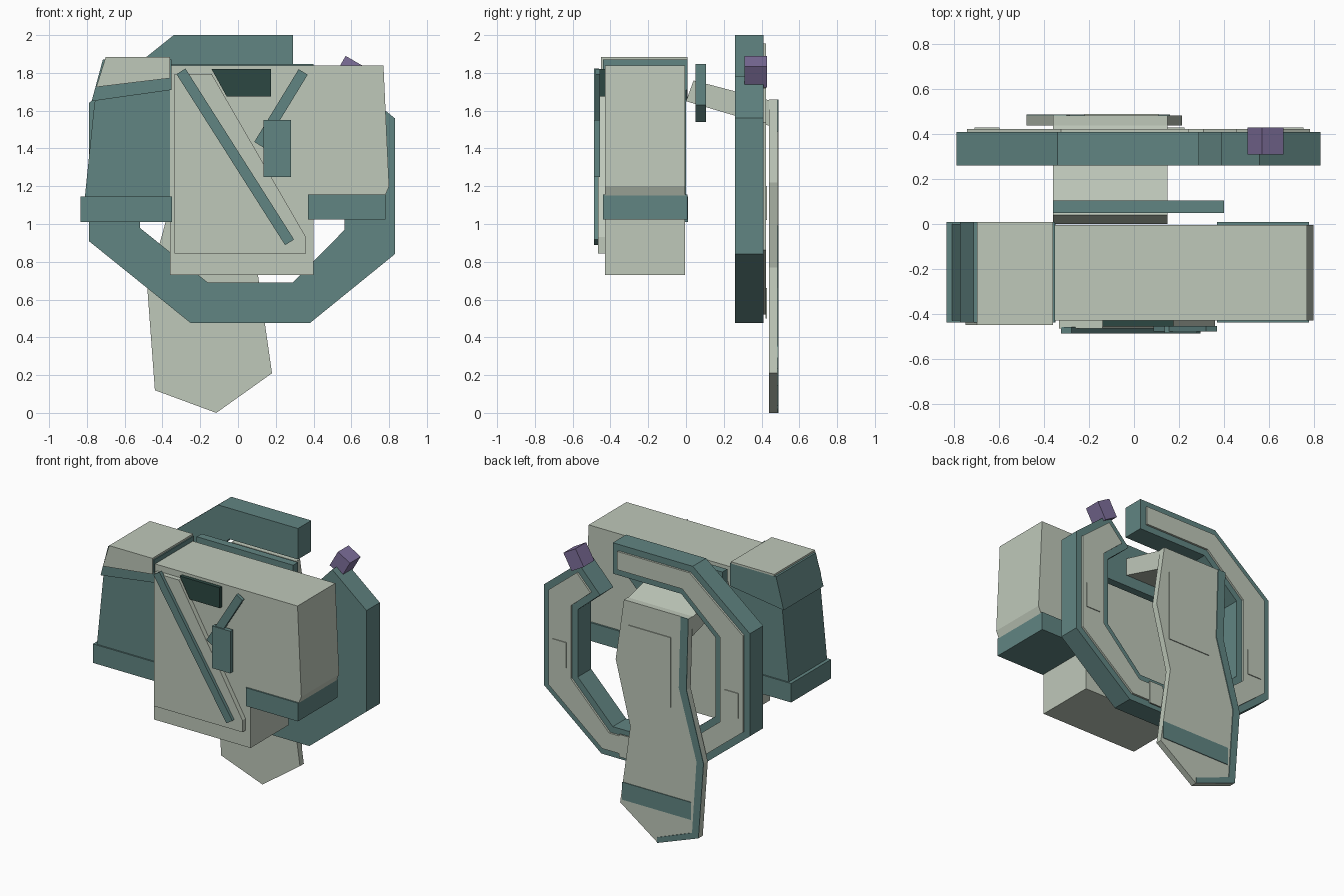
import bpy, bmesh, math
from mathutils import Vector


def material(name, rgb):
    m = bpy.data.materials.new(name)
    m.diffuse_color = (*rgb, 1)
    return m


TEAL = material("teal", (0.12, 0.235, 0.225))
PALE = material("pale_grey_green", (0.52, 0.58, 0.49))
DARK = material("dark_green", (0.025, 0.064, 0.054))
PURPLE = material("muted_purple", (0.21, 0.16, 0.33))


def prism(name, pts, lo, hi, mat, axis="y"):
    """Extrude a closed profile: (x, z) along y, or (y, z) along x."""
    bm = bmesh.new()
    at = (lambda a, b, d: (a, d, b)) if axis == "y" else (lambda a, b, d: (d, a, b))
    face = bm.faces.new([bm.verts.new(at(a, b, lo)) for a, b in pts])
    ext = bmesh.ops.extrude_face_region(bm, geom=[face])
    shift = Vector(at(0, 0, hi - lo))
    for g in ext["geom"]:
        if isinstance(g, bmesh.types.BMVert):
            g.co += shift
    bmesh.ops.recalc_face_normals(bm, faces=bm.faces)
    me = bpy.data.meshes.new(name)
    bm.to_mesh(me)
    bm.free()
    me.materials.append(mat)
    ob = bpy.data.objects.new(name, me)
    bpy.context.collection.objects.link(ob)
    return ob


def block(name, x0, x1, y0, y1, z0, z1, mat):
    return prism(name, [(x0, z0), (x1, z0), (x1, z1), (x0, z1)], y0, y1, mat)


def bar(name, a, b, width, y0, y1, mat):
    """Flat bar from a to b in the front plane."""
    a, b = Vector(a), Vector(b)
    d = (b - a).normalized() * width / 2
    n = Vector((-d.y, d.x))
    return prism(name, [a + n, a - n, b - n, b + n], y0, y1, mat)


def inset(pts, w):
    """Shrink a counter-clockwise outline by w."""
    out, n = [], len(pts)
    for i in range(n):
        p, q, r = (Vector(pts[(i + k) % n]) for k in (-1, 0, 1))
        d1, d2 = (q - p).normalized(), (r - q).normalized()
        n1, n2 = Vector((-d1.y, d1.x)), Vector((-d2.y, d2.x))
        out.append(q + (n1 + n2) * w / (1 + n1.dot(n2)))
    return out


# Main body with its pale shoulder block
prism("body", [(-0.36, 0.73), (0.40, 0.73), (0.40, 1.05), (0.775, 1.05), (0.775, 1.14),
               (0.80, 1.2), (0.77, 1.84), (-0.36, 1.84)], -0.43, -0.005, PALE)
block("right_cuff", 0.37, 0.78, -0.44, 0.008, 1.025, 1.155, TEAL)

# Teal arm with cuff and pale cap
prism("left_arm", [(-0.815, 1.1), (-0.352, 1.1), (-0.352, 1.86), (-0.70, 1.86), (-0.76, 1.64)],
      -0.43, 0.0, TEAL)
block("left_cuff", -0.835, -0.35, -0.44, 0.01, 1.01, 1.145, TEAL)
prism("shoulder_shell", [(-0.775, 1.65), (-0.352, 1.71), (-0.352, 1.872), (-0.715, 1.872)],
      -0.44, 0.008, TEAL)
block("shoulder_cap_top", -0.70, -0.36, -0.45, 0.008, 1.872, 1.885, PALE)
prism("shoulder_cap_front", [(-0.75, 1.725), (-0.36, 1.772), (-0.36, 1.885), (-0.70, 1.885)],
      -0.45, -0.438, PALE)

# Chest panel, straps and pocket
prism("chest_panel", [(-0.335, 0.845), (0.36, 0.845), (0.36, 0.93), (-0.14, 1.795), (-0.335, 1.795)],
      -0.465, -0.425, PALE)
prism("neck_panel", [(-0.06, 1.675), (0.175, 1.675), (0.175, 1.82), (-0.14, 1.82)],
      -0.456, -0.425, DARK)
bar("long_strap", (-0.302, 1.808), (0.273, 0.903), 0.056, -0.488, -0.46, TEAL)
bar("short_strap", (0.345, 1.805), (0.11, 1.42), 0.056, -0.478, -0.455, TEAL)
block("pocket", 0.135, 0.28, -0.486, -0.455, 1.25, 1.55, TEAL)

# Rear crossbar and sloping strut to the tail plate
prism("crossbar", [(-0.36, 1.63), (-0.27, 1.54), (0.31, 1.54), (0.40, 1.63), (0.40, 1.848),
                   (-0.36, 1.848)], 0.05, 0.105, TEAL)
prism("strut", [(0.0, 1.65), (0.44, 1.52), (0.44, 1.655), (0.04, 1.76)], -0.36, 0.15, PALE, "x")

# Open ring with pale inlay and hatches on its back
ring = [(0.29, 2.0), (-0.34, 2.0), (-0.79, 1.64), (-0.79, 0.91), (-0.25, 0.475), (0.38, 0.475),
        (0.83, 0.84), (0.83, 1.56), (0.56, 1.78), (0.39, 1.60), (0.565, 1.45), (0.565, 0.97),
        (0.29, 0.69), (-0.16, 0.69), (-0.52, 0.98), (-0.52, 1.54), (-0.25, 1.78), (0.29, 1.78)]
prism("ring", ring, 0.26, 0.41, TEAL)
prism("ring_inlay", inset(ring, 0.045), 0.408, 0.424, PALE)
for i, (x, z0, z1) in enumerate([(-0.655, 1.02, 1.2), (0.70, 1.02, 1.2), (0.17, 0.5, 0.66)]):
    block(f"ring_hatch_{i}", x - 0.055, x + 0.055, 0.42, 0.43, z0, z1, PALE)

# Purple cube on the ring's open end
cube = block("tip_cube", -0.055, 0.055, 0.31, 0.43, -0.065, 0.065, PURPLE)
cube.rotation_euler.y = math.radians(30)
cube.location = (0.585, 0, 1.806)

# Tail plate with edge stripe, band and raised panel
left_edge = [(-0.36, 1.66), (-0.345, 1.15), (-0.48, 0.66), (-0.44, 0.12), (-0.115, 0.0)]
prism("tail_plate", left_edge + [(0.18, 0.21), (0.10, 0.77), (0.215, 1.22), (0.15, 1.66)],
      0.44, 0.484, PALE)
prism("tail_stripe", left_edge + [(-0.115, 0.04), (-0.39, 0.145), (-0.425, 0.66),
                                  (-0.285, 1.15), (-0.30, 1.66)], 0.482, 0.489, TEAL)
block("tail_band", -0.38, 0.16, 0.482, 0.489, 0.235, 0.36, TEAL)
block("tail_panel", -0.22, 0.11, 0.482, 0.49, 0.99, 1.49, PALE)
